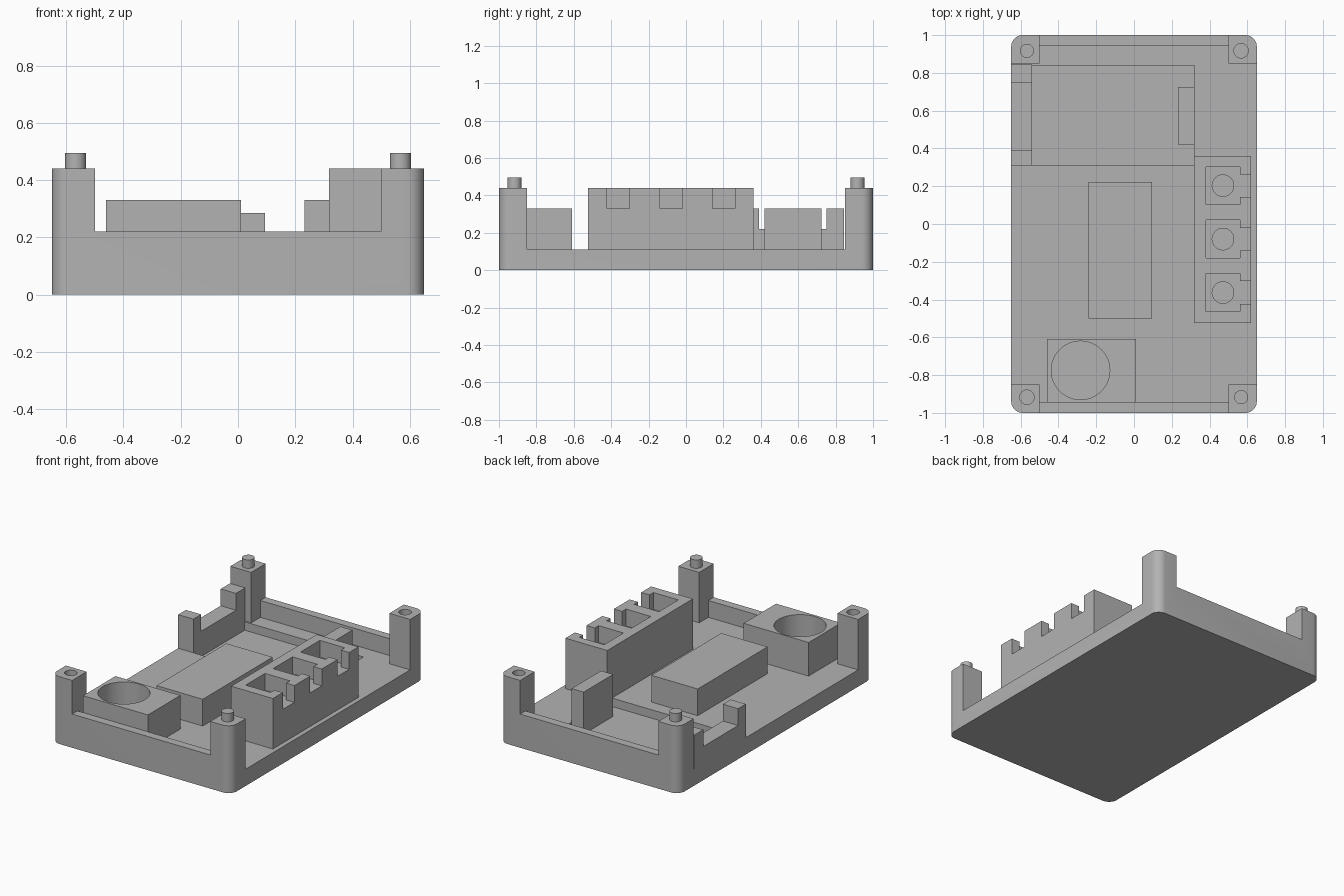
import bpy, bmesh
from mathutils import Matrix, Vector

if "Cube" in bpy.data.objects:
    bpy.data.objects.remove(bpy.data.objects["Cube"], do_unlink=True)

grey = bpy.data.materials.new("plain grey")
grey.use_nodes = True
grey.diffuse_color = (0.45, 0.45, 0.45, 1)
grey.node_tree.nodes["Principled BSDF"].inputs["Base Color"].default_value = grey.diffuse_color

# Shared heights
RECESS, FLOOR, WALL, MID, HIGH, PEG = 0.055, 0.11, 0.22, 0.33, 0.44, 0.495


def finish(name, bm):
    mesh = bpy.data.meshes.new(name)
    bm.to_mesh(mesh)
    bm.free()
    mesh.materials.append(grey)
    ob = bpy.data.objects.new(name, mesh)
    bpy.context.collection.objects.link(ob)
    return ob


def box(name, x, y, z, corner=0):
    """Box from three (low, high) ranges, optionally with rounded upright edges."""
    bm = bmesh.new()
    size = [r[1] - r[0] for r in (x, y, z)]
    centre = Vector([sum(r) / 2 for r in (x, y, z)])
    bmesh.ops.create_cube(bm, size=1, matrix=Matrix.Translation(centre) @ Matrix.Diagonal((*size, 1)))
    if corner:
        upright = [e for e in bm.edges if abs(e.verts[0].co.z - e.verts[1].co.z) > 0.01]
        bmesh.ops.bevel(bm, geom=upright, offset=corner, segments=8, profile=0.5, affect='EDGES')
    return finish(name, bm)


def cylinder(name, x, y, z, radius):
    bm = bmesh.new()
    bmesh.ops.create_cone(bm, cap_ends=True, segments=48, radius1=radius, radius2=radius,
                          depth=z[1] - z[0], matrix=Matrix.Translation((x, y, sum(z) / 2)))
    return finish(name, bm)


def activate(ob):
    bpy.ops.object.select_all(action='DESELECT')
    ob.select_set(True)
    bpy.context.view_layer.objects.active = ob


def cut(ob, *cutters):
    activate(ob)
    for c in cutters:
        c.hide_render = True
        mod = ob.modifiers.new("cut", 'BOOLEAN')
        mod.operation, mod.solver, mod.object = 'DIFFERENCE', 'EXACT', c
        bpy.ops.object.modifier_apply(modifier=mod.name)
        bpy.data.objects.remove(c, do_unlink=True)


def smooth(ob):
    activate(ob)
    bpy.ops.object.shade_smooth_by_angle(angle=0.52)


# Tray: rounded block carved down to floor, end walls and corner posts
tray = box("tray", (-0.65, 0.65), (-1, 1), (0, HIGH), corner=0.06)
cut(tray,
    box("end_cut", (-0.5, 0.5), (-2, 2), (WALL, 1)),
    box("side_cut", (-2, 2), (-0.85, 0.85), (FLOOR, 1)),
    box("inner_cut", (-0.5, 0.5), (-0.945, 0.945), (FLOOR, 1)),
    box("recess_cut", (-0.54, 0.32), (0.31, 0.84), (RECESS, 1)))

# Two posts carry pegs, the opposite two have sockets
for side in (-1, 1):
    x, y = 0.567 * side, 0.917 * side
    cut(tray, cylinder("socket_cut", x, y, (HIGH - 0.075, 1), 0.038))
    end = "front_left" if side > 0 else "back_right"
    smooth(cylinder("peg_" + end, x, -y, (HIGH - 0.02, PEG), 0.037))
smooth(tray)

# Notched side holder and the stop facing it across the recess
holder = box("side_holder", (-0.65, -0.54), (0.31, 0.845), (FLOOR, MID))
cut(holder, box("notch_cut", (-1, 0), (0.39, 0.75), (WALL, 1)))
box("recess_stop", (0.233, 0.32), (0.42, 0.725), (RECESS, MID))

# Central raised block
box("centre_block", (-0.24, 0.095), (-0.5, 0.222), (FLOOR, 0.285))

# Box with a round well
well = box("round_well", (-0.46, 0.01), (-0.945, -0.61), (FLOOR, MID))
cut(well, cylinder("well_cut", -0.283, -0.775, (FLOOR + 0.005, 1), 0.155))
smooth(well)

# Socket block: three pockets, each with an outer slot and a round hole
sockets = box("socket_block", (0.318, 0.62), (-0.525, 0.36), (FLOOR, HIGH))
for y in (0.203, -0.08, -0.363):
    cut(sockets,
        box("pocket_cut", (0.38, 0.56), (y - 0.1, y + 0.1), (MID, 1)),
        box("slot_cut", (0.5, 1), (y - 0.06, y + 0.06), (MID, 1)),
        cylinder("hole_cut", 0.471, y, (FLOOR + 0.005, 1), 0.057))
smooth(sockets)
